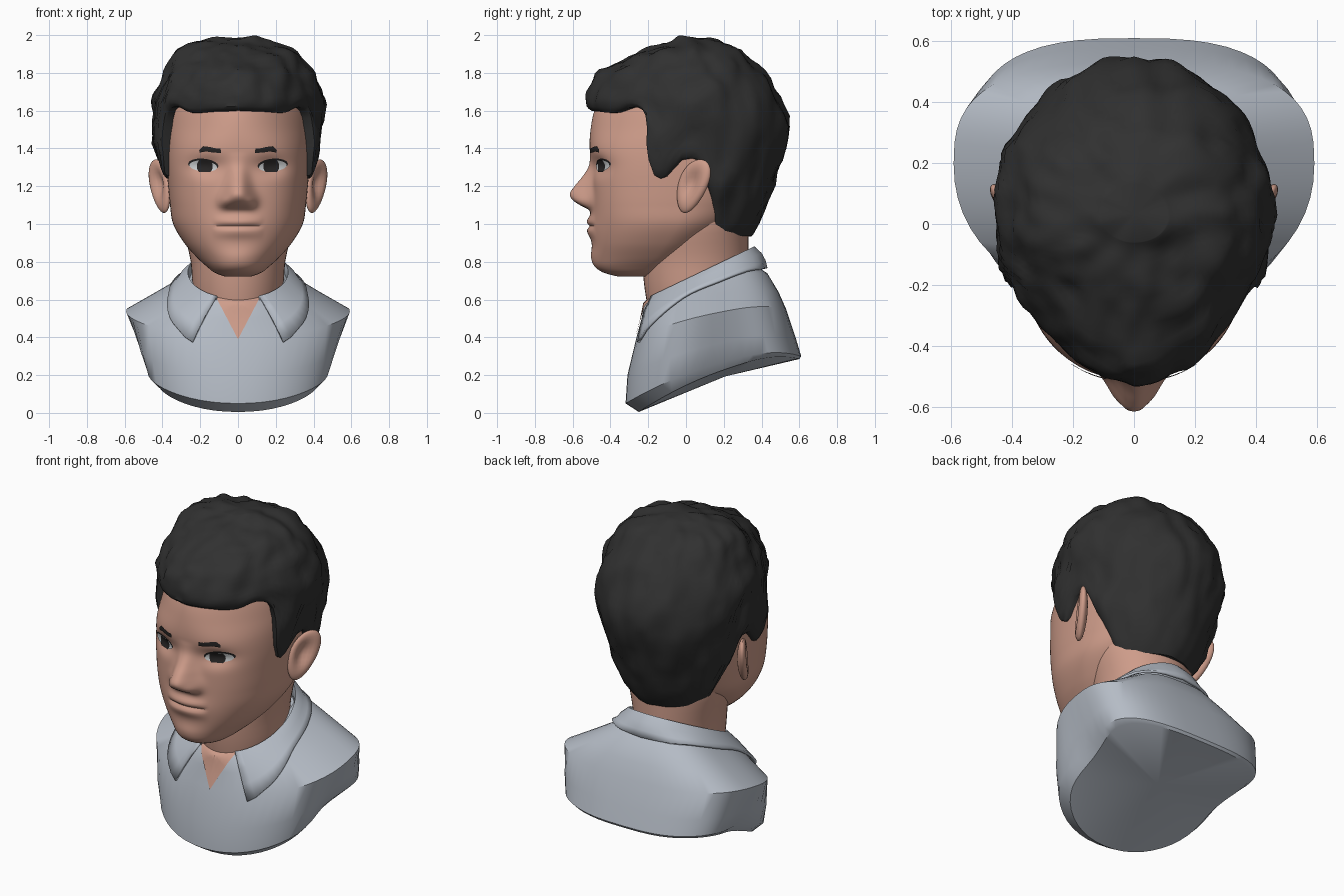
import bpy, bmesh, math
from mathutils import Vector, Matrix, noise
from mathutils.bvhtree import BVHTree

if "Cube" in bpy.data.objects:
    bpy.data.objects.remove(bpy.data.objects["Cube"])

PI = math.pi


def material(name, rgb):
    m = bpy.data.materials.new(name)
    m.diffuse_color = (*rgb, 1)
    m.use_nodes = True
    m.node_tree.nodes["Principled BSDF"].inputs["Base Color"].default_value = m.diffuse_color
    return m


SKIN = material("skin", (0.62, 0.335, 0.255))
HAIR = material("dark_hair", (0.03, 0.03, 0.03))
SHIRT = material("pale_blue_grey_cloth", (0.46, 0.50, 0.56))
WHITE = material("eye_white", (0.60, 0.62, 0.63))
DARK = material("eye_dark", (0.02, 0.018, 0.018))


def make(name, bm, mat, recalc=True):
    if recalc:
        bmesh.ops.recalc_face_normals(bm, faces=bm.faces[:])
    me = bpy.data.meshes.new(name)
    bm.to_mesh(me)
    bm.free()
    me.materials.append(mat)
    ob = bpy.data.objects.new(name, me)
    bpy.context.collection.objects.link(ob)
    return ob


def skin_rows(rows, closed=True, cap_start=False, cap_end=False):
    """Quads between rows of points, with optional fan caps."""
    bm = bmesh.new()
    vs = [[bm.verts.new(p) for p in r] for r in rows]
    n = len(rows[0])
    for a, b in zip(vs, vs[1:]):
        for i in range(n if closed else n - 1):
            j = (i + 1) % n
            bm.faces.new((a[i], a[j], b[j], b[i]))
    for on, ring in ((cap_start, vs[0]), (cap_end, vs[-1])):
        if on:
            c = bm.verts.new(sum((v.co for v in ring), Vector()) / n)
            for i in range(n):
                bm.faces.new((ring[i], ring[(i + 1) % n], c))
    return bm


def at(table, t):
    """Smooth interpolation of a table whose first column is the key."""
    t = min(max(t, table[0][0]), table[-1][0])
    i = 0
    while i < len(table) - 2 and t > table[i + 1][0]:
        i += 1
    p0, p1, p2, p3 = (table[min(max(k, 0), len(table) - 1)] for k in (i - 1, i, i + 1, i + 2))
    h = p2[0] - p1[0]
    u = (t - p1[0]) / h
    out = []
    for k in range(1, len(p1)):
        m1 = (p2[k] - p0[k]) / (p2[0] - p0[0]) * h
        m2 = (p3[k] - p1[k]) / (p3[0] - p1[0]) * h
        out.append((2*u**3 - 3*u*u + 1)*p1[k] + (u**3 - 2*u*u + u)*m1
                   + (3*u*u - 2*u**3)*p2[k] + (u**3 - u*u)*m2)
    return out


def oval(yf, yb, w, yc, n, phi, nb=2.0):
    """Plan outline point; phi = 0 faces the front."""
    s, c = math.sin(phi), math.cos(phi)
    e = 2 / (n if c > 0 else nb)
    b = yc - yf if c > 0 else yb - yc
    return math.copysign(abs(s)**e, s) * w, yc - b * math.copysign(abs(c)**e, c)


def bump(x, z, cx, cz, sx, sz):
    return math.exp(-((x - cx) / sx)**2 - ((z - cz) / sz)**2)


# Head: stacked ovals (z, front, back, half width, centre, squareness)
HEAD = [(.722, -.36, -.18, .07, -.25, 2.2), (.74, -.43, -.10, .12, -.25, 2.2),
        (.77, -.475, -.03, .16, -.22, 2.2), (.82, -.49, .05, .215, -.17, 2.2),
        (.90, -.495, .15, .285, -.11, 2.3), (1.0, -.495, .27, .343, -.05, 2.4),
        (1.1, -.495, .35, .36, -.02, 2.55), (1.2, -.495, .40, .37, 0, 2.6),
        (1.3, -.495, .43, .378, .02, 2.6), (1.4, -.51, .45, .382, .03, 2.35),
        (1.5, -.505, .46, .382, .03, 2.0), (1.6, -.485, .45, .375, .03, 1.8),
        (1.7, -.44, .41, .35, .03, 1.7), (1.8, -.37, .33, .29, .03, 1.7), (1.9, -.22, .18, .16, .03, 1.8)]
# Nose: height, projection, half width
NOSE = [(1.05, 0, .075), (1.075, .015, .075), (1.10, .065, .077), (1.13, .108, .077), (1.16, .12, .073),
        (1.20, .095, .064), (1.25, .055, .055), (1.31, .018, .05), (1.38, 0, .05)]


def face_relief(x, z):
    ax = abs(x)
    d = 0
    if 1.05 < z < 1.38:
        h, s = at(NOSE, z)
        d += h * math.exp(-(ax / s)**2.5)
    d += .025 * bump(ax, z, .07, 1.115, .032, .034)           # nostril wings
    d -= .032 * bump(ax, z, .175, 1.305, .085, .05)           # eye sockets
    d += .025 * bump(x, z, 0, .99, .12, .065)                 # mouth mound
    fade = max(0, 1 - (ax / .135)**4)
    d += fade * (.008 * bump(0, z, 0, 1.018, 1, .022) + .008 * bump(0, z, 0, .955, 1, .028)
                 - .014 * bump(0, z, 0, .988, 1, .010))       # lips and their parting
    return d + .012 * bump(x, z, 0, .82, .10, .05)            # chin


cols = [PI * math.copysign(abs(u)**1.5, u) for u in (i / 72 for i in range(-72, 72))]
rows = []
for k in range(111):
    z = .722 + 1.178 * k / 110
    ring = []
    for phi in cols:
        x, y = oval(*at(HEAD, z), phi)
        if math.cos(phi) > 0:
            y -= face_relief(x, z) * min(1, 3 * math.cos(phi))
        ring.append(Vector((x, y, z)))
    rows.append(ring)
head = make("head", skin_rows(rows, True, True, True), SKIN)

# Neck
NECK = [(.5, -.19, .28, .21, .06, 2), (.65, -.218, .32, .238, .06, 2), (.8, -.23, .33, .25, .06, 2),
        (.9, -.22, .33, .272, .06, 2), (1.0, -.20, .33, .295, .06, 2), (1.1, -.15, .33, .29, .06, 2)]
rows = [[Vector((*oval(*at(NECK, .5 + .05 * k), i * PI / 24), .5 + .05 * k)) for i in range(48)] for k in range(13)]
make("neck", skin_rows(rows, True, True, True), SKIN)

# Hair: shell that rises from a shaped hairline to the crown
HAIRSHELL = [(.92, -.50, .35, .27, .03, 2.4), (1.0, -.51, .385, .31, .03, 2.4), (1.1, -.51, .425, .35, .03, 2.55),
             (1.2, -.515, .465, .395, .03, 2.6), (1.3, -.52, .505, .415, .03, 2.6), (1.4, -.53, .535, .435, .03, 2.35),
             (1.5, -.53, .545, .45, .03, 1.95), (1.6, -.525, .525, .455, .03, 1.72), (1.67, -.535, .495, .45, .03, 1.68),
             (1.75, -.505, .45, .42, .03, 1.68), (1.82, -.435, .40, .39, .03, 1.7), (1.87, -.33, .355, .36, .03, 1.8),
             (1.92, -.23, .30, .31, .03, 2), (1.955, -.15, .235, .22, .03, 2), (1.98, -.06, .13, .11, .03, 2)]
HAIRLINE = [(0, 1.60), (20, 1.595), (38, 1.59), (51, 1.62), (59, 1.59), (64, 1.50), (69, 1.38), (73, 1.27),
            (78, 1.24), (82, 1.27), (87, 1.34), (95, 1.33), (100, 1.24), (106, 1.13), (112, 1.0),
            (120, .95), (180, .935)]
N, M = 112, 24
rows = [[] for _ in range(M + 3)]
for i in range(N):
    phi = -PI + 2 * PI * i / N
    zb = at(HAIRLINE, abs(math.degrees(phi)))[0]
    for k in range(-2, M + 1):
        z = zb + (1.98 - zb) * math.sin(max(k, 0) / M * PI / 2)
        p = Vector((*oval(*at(HAIRSHELL, z), phi), z))
        out = Vector((p.x, p.y - .03, max(0, z - 1.5))).normalized()
        lump = .022 * noise.noise(p * 6.5) + .018 * noise.noise(p * 13)
        p += out * lump * (1 if k > 1 else .4)
        if k <= 0:                                             # rolled-in lower edge
            f = {0: .985, -1: .955, -2: .87}[k]
            p = Vector((p.x * f, .03 + (p.y - .03) * f, p.z + (.012 if k == 0 else 0)))
        rows[k + 2].append(p)
make("hair", skin_rows(rows, True, False, True), HAIR)

# Ears: dished discs, flared at the back and leaning back at the top
for side, label in ((-1, "left"), (1, "right")):
    bm = bmesh.new()
    bmesh.ops.create_uvsphere(bm, u_segments=28, v_segments=18, radius=1)
    turn = Matrix.Rotation(math.radians(-30), 3, 'Z')
    for v in bm.verts:
        u, a, h = v.co
        dish = .045 * math.exp(-((a + .1)**2 + (h - .1)**2) / .28) if u > 0 else 0
        p = turn @ Vector((u * .036 - dish, a * .09 * (1 + .2 * h), h * .142))
        p += Vector((.413 + .022 * h, .035 + .04 * h, 1.20))
        v.co = (p.x * side, p.y, p.z)
    make(label + "_ear", bm, SKIN)


def tree_of(ob):
    return BVHTree.FromPolygons([v.co for v in ob.data.vertices], [p.vertices[:] for p in ob.data.polygons])


def plate(name, outline, tree, mat, lift, side=1):
    """Thin patch that follows the surface seen from the front."""
    pts = outline if side > 0 else [(-x, z) for x, z in reversed(outline)]
    cx, cz = (sum(p[k] for p in pts) / len(pts) for k in (0, 1))
    rows = []
    for f in (1, .75, .5, .25, .05):
        ring = []
        for x, z in pts:
            px, pz = cx + (x - cx) * f, cz + (z - cz) * f
            hit = tree.ray_cast(Vector((px, -2, pz)), Vector((0, 1, 0)))[0]
            ring.append(Vector((px, (hit.y if hit else -.2) - lift, pz)))
        rows.append(ring)
    return make(name, skin_rows(rows, True, False, True), mat, recalc=False)


def almond(cx, cz, a, b):
    loop = [i * PI / 16 for i in range(32)]
    return [(cx + a * math.cos(t), cz + b * math.sin(t) * (1 if t < PI else .8) + .006 * math.cos(t)) for t in loop]


# Eyes and brows
face = tree_of(head)
iris = [(.176 + .042 * math.cos(i * PI / 12), min(max(1.306 + .045 * math.sin(i * PI / 12), 1.276), 1.336))
        for i in range(24)]
brow = [(.09, 1.376), (.13, 1.378), (.17, 1.384), (.203, 1.378), (.206, 1.392),
        (.185, 1.412), (.15, 1.408), (.12, 1.401), (.092, 1.401)]
for side, label in ((-1, "left"), (1, "right")):
    plate(label + "_eyelash", almond(.184, 1.312, .080, .034), face, DARK, .003, side)
    plate(label + "_eye_white", almond(.184, 1.304, .073, .032), face, WHITE, .006, side)
    plate(label + "_iris", iris, face, DARK, .009, side)
    plate(label + "_eyebrow", brow, face, DARK, .008, side)

# Shirt: tilted ovals (front y, front z, back y, back z, half width, side lift, armhole cut)
TORSO = [(-.25, .005, .60, .285, .51, .075, .14), (-.32, .05, .61, .30, .55, .08, .14),
         (-.31, .20, .58, .40, .575, .06, .09), (-.262, .40, .53, .55, .592, .05, 0),
         (-.235, .50, .49, .64, .435, .045, 0), (-.22, .58, .43, .74, .295, .03, 0), (-.19, .61, .35, .79, .22, .03, 0)]
rows = []
for yf, zf, yb, zb, w, lift, cut in TORSO:
    ring = []
    for i in range(56):
        phi = i * PI / 28
        x, y = oval(yf, yb, w, yf + .58 * (yb - yf), 2.15, phi, 2.8)
        z = zf + (zb - zf) * (y - yf) / (yb - yf) + lift * math.sin(phi)**2
        ring.append(Vector((x * (1 - cut * math.exp(-((y - .17) / .2)**2)), y, z)))
    rows.append(ring)
shirt = make("shirt", skin_rows(rows, True, True, True), SHIRT)
cloth = tree_of(shirt)

# Open neckline, running up into the neck
vee = [(0, .39), (.11, .60), (.14, .67), (-.14, .67), (-.11, .60)]
edge = [(a[0] + (b[0] - a[0]) * k / 6, a[1] + (b[1] - a[1]) * k / 6)
        for a, b in zip(vee, vee[1:] + vee[:1]) for k in range(6)]
plate("open_neckline", edge, cloth, SKIN, .007)

# Collar: inner stand, fold and pointed flap, one half mirrored
FLAP = [(0, .235, -.235, .37), (.12, .32, -.15, .44), (.24, .355, -.08, .52), (.40, .355, .02, .61),
        (.56, .335, .16, .67), (.72, .28, .28, .71), (.86, .17, .385, .745), (1, 0, .425, .765)]
rows = [[], [], [], [], []]
for i in range(23):
    u = i / 22
    phi = math.radians(25 + 155 * u)
    x, y = .268 * math.sin(phi), .075 - .29 * math.cos(phi)
    top = Vector((x, y, .60 + .275 * (y + .215) / .58))
    low = Vector(at(FLAP, u))
    line = [Vector((x * .95, .075 + (y - .075) * .95, top.z - .10)), top]
    for f in (.33, .67, 1):
        p = top.lerp(low, f) + Vector((x, y - .075, .1)).normalized() * .012 * math.sin(f * PI)
        loc, nrm, _, _ = cloth.find_nearest(p)
        line.append(loc + nrm * .014 if (p - loc).dot(nrm) < .014 else p)
    for r, p in zip(rows, line):
        r.append(p)
rows = [half + [Vector((-p.x, p.y, p.z)) for p in reversed(half[:-1])] for half in rows]
mod = make("collar", skin_rows(rows, False), SHIRT).modifiers.new("thickness", 'SOLIDIFY')
mod.thickness = .014
mod.offset = 0

# Smooth shading with crisp edges
for ob in bpy.context.collection.objects:
    ob.select_set(True)
bpy.context.view_layer.objects.active = head
bpy.ops.object.shade_smooth_by_angle(angle=math.radians(38))
